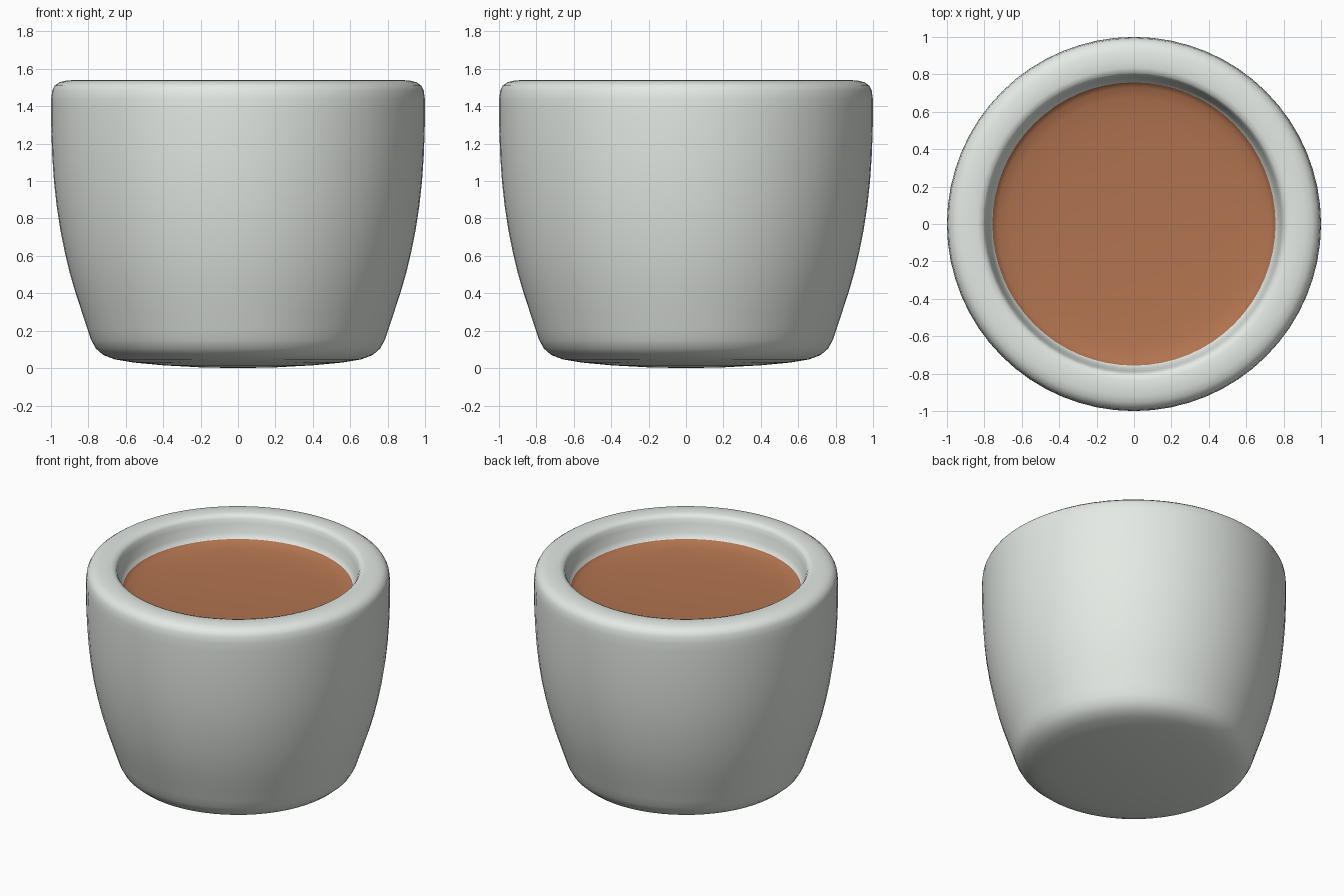
import bpy, bmesh, math

if "Cube" in bpy.data.objects:
    bpy.data.objects.remove(bpy.data.objects["Cube"])

SEGMENTS = 64


def material(name, color):
    mat = bpy.data.materials.new(name)
    mat.diffuse_color = color
    mat.use_nodes = True
    mat.node_tree.nodes["Principled BSDF"].inputs["Base Color"].default_value = mat.diffuse_color
    return mat


def lathe(name, profile):
    """Spin an (r, z) profile around the z axis into a smooth closed object."""
    bm = bmesh.new()
    verts = [bm.verts.new((r, 0, z)) for r, z in profile]
    edges = [bm.edges.new(pair) for pair in zip(verts, verts[1:])]
    bmesh.ops.spin(bm, geom=verts + edges, axis=(0, 0, 1), cent=(0, 0, 0),
                   angle=math.tau, steps=SEGMENTS, use_duplicate=False)
    bmesh.ops.remove_doubles(bm, verts=bm.verts, dist=1e-4)
    bmesh.ops.recalc_face_normals(bm, faces=bm.faces)
    for f in bm.faces:
        f.smooth = True
    mesh = bpy.data.meshes.new(name)
    bm.to_mesh(mesh)
    bm.free()
    obj = bpy.data.objects.new(name, mesh)
    bpy.context.collection.objects.link(obj)
    return obj


# pot: bulged base, tapered wall, rounded rim, inner wall down to the soil
pot_profile = [
    (0, 0), (0.2, 0.004), (0.4, 0.015), (0.56, 0.03), (0.66, 0.047),
    (0.72, 0.07), (0.76, 0.105), (0.785, 0.15), (0.805, 0.21),
    (0.835, 0.3), (0.868, 0.4), (0.9, 0.51), (0.926, 0.62), (0.95, 0.74),
    (0.97, 0.87), (0.984, 1.0), (0.993, 1.13), (0.998, 1.26), (1.0, 1.38),
    (0.999, 1.44), (0.993, 1.485), (0.98, 1.51), (0.955, 1.528),
    (0.92, 1.537), (0.88, 1.54), (0.835, 1.539), (0.808, 1.531),
    (0.796, 1.513), (0.788, 1.48), (0.774, 1.42), (0.757, 1.382)]

# soil: shallow dish that closes the opening
soil_profile = [(0.73, 1.366), (0.67, 1.352), (0.55, 1.34),
                (0.4, 1.332), (0.2, 1.326), (0, 1.324)]

pot = lathe("planted_pot", pot_profile + soil_profile)
pot.data.materials.append(material("pot_grey", (0.78, 0.82, 0.78, 1)))
pot.data.materials.append(material("soil_brown", (0.445, 0.174, 0.08, 1)))
for poly in pot.data.polygons:
    c = poly.center
    if 1.3 < c.z < 1.381 and math.hypot(c.x, c.y) < 0.757:
        poly.material_index = 1
